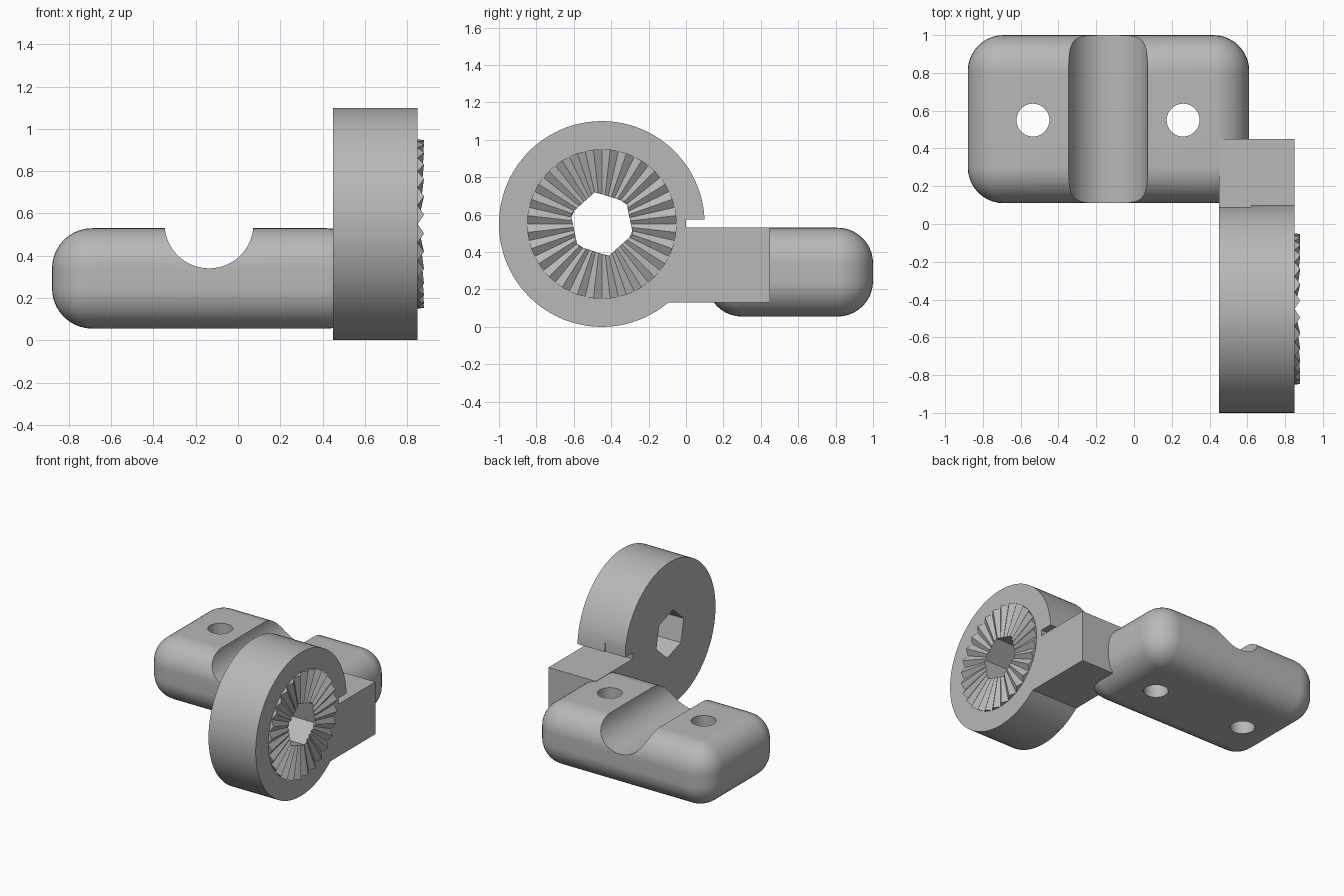
import bpy, bmesh
from math import sin, cos, pi, radians, asin
from mathutils import Matrix

if "Cube" in bpy.data.objects:
    bpy.data.objects.remove(bpy.data.objects["Cube"])

grey = bpy.data.materials.new("plain grey")
grey.use_nodes = True
grey.diffuse_color = (0.48, 0.48, 0.48, 1)
grey.node_tree.nodes["Principled BSDF"].inputs["Base Color"].default_value = grey.diffuse_color


def make(name, bm):
    bmesh.ops.recalc_face_normals(bm, faces=bm.faces)
    mesh = bpy.data.meshes.new(name)
    bm.to_mesh(mesh)
    bm.free()
    mesh.materials.append(grey)
    obj = bpy.data.objects.new(name, mesh)
    bpy.context.collection.objects.link(obj)
    return obj


def box(name, low, high):
    bm = bmesh.new()
    bmesh.ops.create_cube(bm, size=1)
    for v in bm.verts:
        v.co = [(a + b) / 2 + c * (b - a) for a, b, c in zip(low, high, v.co)]
    return make(name, bm)


def rod(name, centre, radius, length, axis, sides=48, turn=0.0):
    bm = bmesh.new()
    spin = {"x": Matrix.Rotation(pi / 2, 4, "Y"),
            "y": Matrix.Rotation(pi / 2, 4, "X"), "z": Matrix()}[axis]
    bmesh.ops.create_cone(bm, cap_ends=True, segments=sides, radius1=radius,
                          radius2=radius, depth=length,
                          matrix=Matrix.Translation(centre) @ Matrix.Rotation(turn, 4, axis.upper()) @ spin)
    return make(name, bm)


def prism(name, profile, x0, x1):
    bm = bmesh.new()
    face = bm.faces.new([bm.verts.new((x0, y, z)) for y, z in profile])
    side = bmesh.ops.extrude_face_region(bm, geom=[face])["geom"]
    bmesh.ops.translate(bm, vec=(x1 - x0, 0, 0),
                        verts=[e for e in side if isinstance(e, bmesh.types.BMVert)])
    return make(name, bm)


def apply(obj, mod):
    bpy.ops.object.select_all(action="DESELECT")
    bpy.context.view_layer.objects.active = obj
    obj.select_set(True)
    bpy.ops.object.modifier_apply(modifier=mod.name)


def cut(obj, cutter):
    mod = obj.modifiers.new("cut", "BOOLEAN")
    mod.operation, mod.solver, mod.object = "DIFFERENCE", "EXACT", cutter
    apply(obj, mod)
    bpy.data.objects.remove(cutter)


def smooth(obj):
    bpy.ops.object.select_all(action="DESELECT")
    bpy.context.view_layer.objects.active = obj
    obj.select_set(True)
    bpy.ops.object.shade_smooth_by_angle(angle=radians(30))
    mod = obj.modifiers.new("weighted normals", "WEIGHTED_NORMAL")
    mod.keep_sharp = True
    apply(obj, mod)


# Rounded clamp block with a groove and two screw holes
block = box("clamp_block", (-0.88, 0.11, 0.055), (0.61, 1.0, 0.53))
bevel = block.modifiers.new("round", "BEVEL")
bevel.width, bevel.segments = 0.19, 10
apply(block, bevel)
cut(block, rod("groove_cutter", (-0.137, 0.55, 0.55), 0.21, 2, "y", 64))
for x in (-0.535, 0.26):
    cut(block, rod("hole_cutter", (x, 0.55, 0.3), 0.087, 2, "z"))
smooth(block)

# Ring and arm as one profile, with a notch above the arm
CY, CZ, R = -0.45, 0.55, 0.55
START = asin(0.025 / R)
END = pi - asin((0.13 - CZ) / R)
END = 3 * pi - END  # lower right crossing of the arm underside
STEPS = 80
outline = []
for i in range(STEPS + 1):
    a = START + (END - START) * i / STEPS
    outline.append((CY + R * cos(a), CZ + R * sin(a)))
outline += [(0.45, 0.13), (0.45, 0.53), (0, 0.53), (0, 0.575)]
ring = prism("ring_and_arm", outline, 0.45, 0.85)

# Hexagonal bore and the shallow shaved strip at the ring's back
TURN, HEX = radians(42), 0.175
bore = [(CY + HEX * cos(TURN + k * pi / 3), CZ + HEX * sin(TURN + k * pi / 3)) for k in range(6)]
cut(ring, prism("bore_cutter", bore, 0.3, 1.0))
cut(ring, box("strip_cutter", (0.4, 0.09, 0.55), (0.62, 0.2, 0.75)))
smooth(ring)

# Radial locking teeth, tapering towards the bore
TEETH, RIM, HEIGHT = 28, 0.4, 0.03
bm = bmesh.new()


def tooth_point(angle, outer, lift):
    # inner ends follow the hexagonal bore
    off = (angle - TURN) % (pi / 3) - pi / 6
    r = RIM if outer else HEX * cos(pi / 6) / cos(off)
    return bm.verts.new((0.85 + lift * HEIGHT * r / RIM, CY + r * cos(angle), CZ + r * sin(angle)))


for i in range(TEETH):
    angles = [2 * pi * (i + s) / TEETH for s in (0, 0.5, 1)]
    outer = [tooth_point(a, True, lift) for a, lift in zip(angles, (0, 1, 0))]
    inner = [tooth_point(a, False, lift) for a, lift in zip(angles, (0, 1, 0))]
    bm.faces.new(outer)
    bm.faces.new(inner[::-1])
    for k in range(3):
        n = (k + 1) % 3
        bm.faces.new((outer[k], inner[k], inner[n], outer[n]))
make("locking_teeth", bm)
